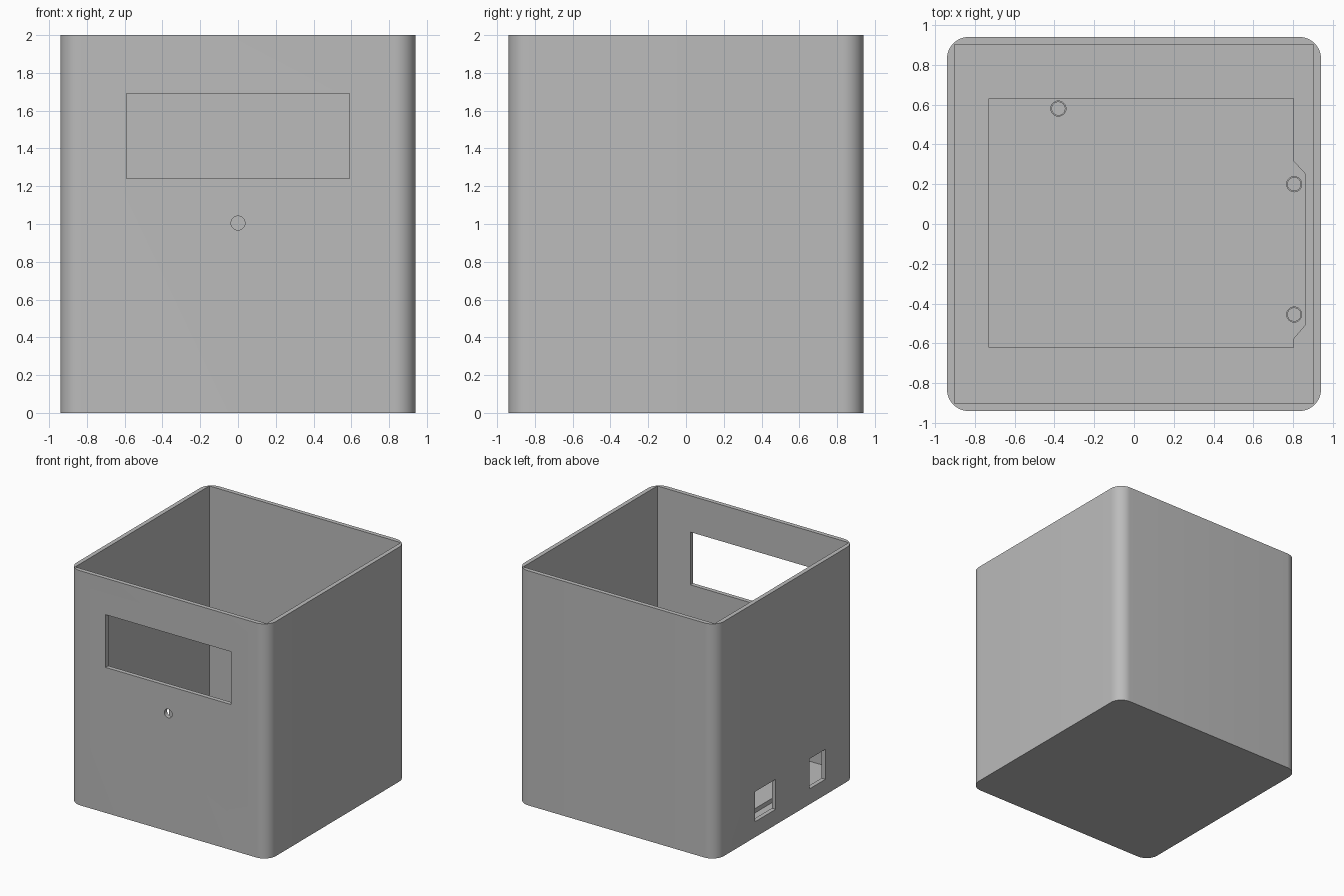
import bpy, bmesh
from mathutils import Matrix, Vector

cube = bpy.data.objects.get("Cube")
if cube:
    bpy.data.objects.remove(cube, do_unlink=True)

HALF, WALL, RADIUS, HEIGHT = 0.94, 0.037, 0.11, 2.0
INNER = HALF - WALL

grey = bpy.data.materials.new("plain grey")
grey.use_nodes = True
grey.diffuse_color = (0.5, 0.5, 0.5, 1)
grey.node_tree.nodes["Principled BSDF"].inputs["Base Color"].default_value = (0.5, 0.5, 0.5, 1)


def finish(name, bm):
    bmesh.ops.recalc_face_normals(bm, faces=bm.faces)
    mesh = bpy.data.meshes.new(name)
    bm.to_mesh(mesh)
    bm.free()
    mesh.materials.append(grey)
    obj = bpy.data.objects.new(name, mesh)
    bpy.context.collection.objects.link(obj)
    return obj


def box(name, low, high, radius=0):
    low, high = Vector(low), Vector(high)
    bm = bmesh.new()
    place = Matrix.Translation((low + high) / 2) @ Matrix.Diagonal((*(high - low), 1))
    bmesh.ops.create_cube(bm, size=1, matrix=place)
    if radius:
        upright = [e for e in bm.edges
                   if abs(e.verts[0].co.z - e.verts[1].co.z) > 0.1]
        bmesh.ops.bevel(bm, geom=upright, offset=radius, segments=12,
                        profile=0.5, affect='EDGES')
    return finish(name, bm)


def cylinder(name, centre, radius, depth, axis='Z'):
    bm = bmesh.new()
    turn = Matrix.Rotation(1.570796, 4, 'X') if axis == 'Y' else Matrix()
    bmesh.ops.create_cone(bm, cap_ends=True, segments=32, radius1=radius,
                          radius2=radius, depth=depth,
                          matrix=Matrix.Translation(centre) @ turn)
    return finish(name, bm)


def cut(target, cutters):
    bpy.context.view_layer.objects.active = target
    for cutter in cutters:
        cutter.hide_render = True
        mod = target.modifiers.new("cut", 'BOOLEAN')
        mod.operation, mod.solver, mod.object = 'DIFFERENCE', 'EXACT', cutter
        bpy.ops.object.modifier_apply(modifier=mod.name)
        bpy.data.objects.remove(cutter, do_unlink=True)


def smooth(obj):
    bpy.ops.object.select_all(action='DESELECT')
    obj.select_set(True)
    bpy.context.view_layer.objects.active = obj
    bpy.ops.object.shade_smooth_by_angle(angle=0.52)


# Open-topped case with a square cavity, display window, button hole and side ports
case = box("case", (-HALF, -HALF, 0), (HALF, HALF, HEIGHT), RADIUS)
cut(case, [
    box("cavity", (-INNER, -INNER, WALL), (INNER, INNER, HEIGHT + 0.2)),
    box("display_window", (-0.59, -1.1, 1.24), (0.59, -0.8, 1.69)),
    cylinder("button_hole", (0, -HALF, 1.005), 0.037, 0.3, 'Y'),
    box("wide_port", (-1.1, 0.134, 0.132), (-0.8, 0.415, 0.388)),
    box("narrow_port", (-1.1, -0.536, 0.132), (-0.8, -0.32, 0.388)),
])
smooth(case)

# Circuit board plate on the floor, with a tab on one edge
outline = [(-0.73, -0.62), (0.805, -0.62), (0.805, -0.575), (0.865, -0.505),
           (0.865, 0.25), (0.805, 0.315), (0.805, 0.63), (-0.73, 0.63)]
bm = bmesh.new()
base = bm.faces.new([bm.verts.new((x, y, WALL)) for x, y in outline])
top = bmesh.ops.extrude_face_region(bm, geom=[base])["geom"]
bmesh.ops.translate(bm, vec=(0, 0, WALL),
                    verts=[v for v in top if isinstance(v, bmesh.types.BMVert)])
board = finish("circuit_board", bm)

# Locating pegs through the board
pegs = [(-0.38, 0.58), (0.805, 0.2), (0.805, -0.455)]
cut(board, [cylinder("peg_hole", (x, y, 0.06), 0.038, 0.2) for x, y in pegs])
for i, (x, y) in enumerate(pegs):
    smooth(cylinder(f"peg_{i + 1}", (x, y, 0.058), 0.035, 0.05))
